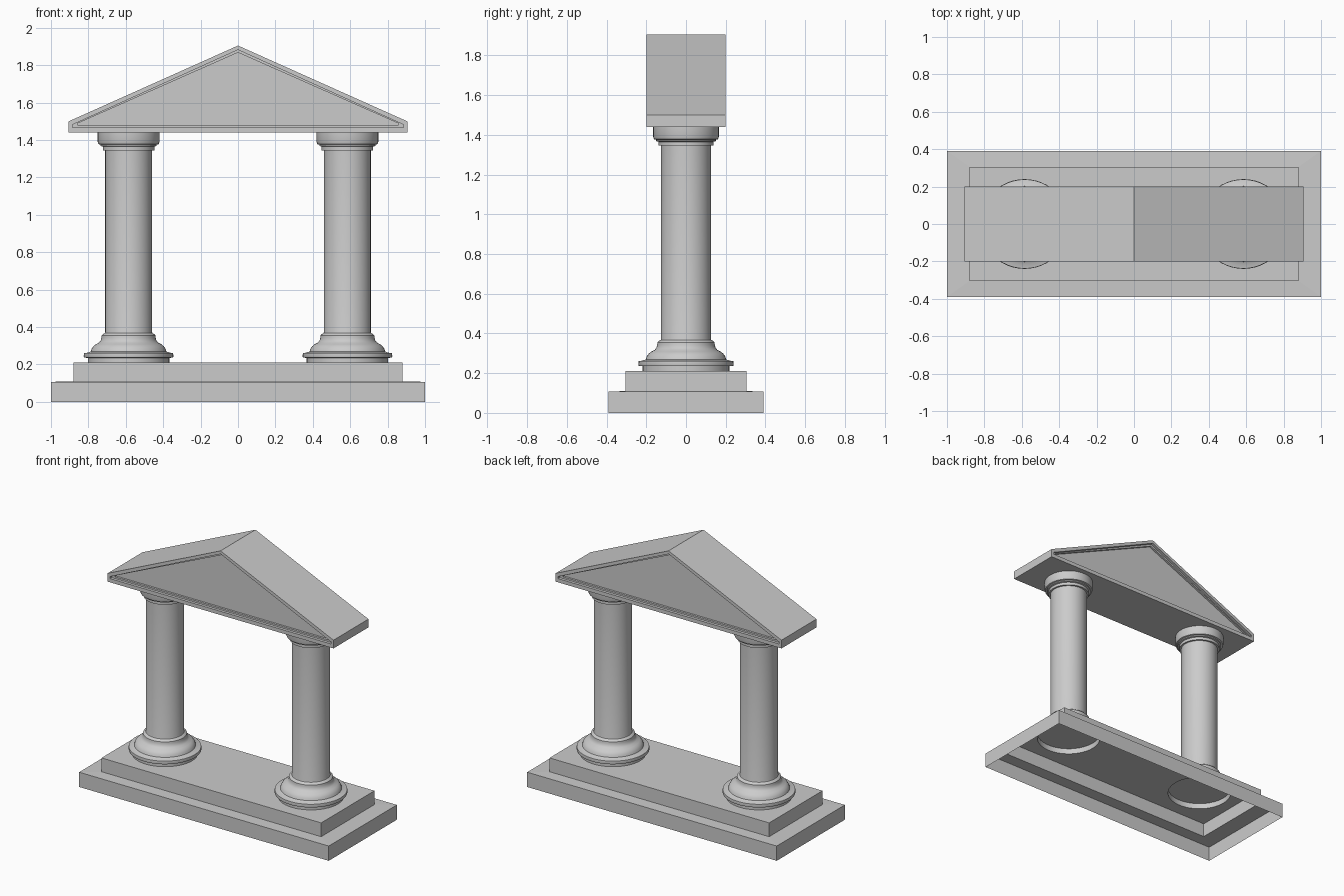
import bpy, bmesh, math

if "Cube" in bpy.data.objects:
    bpy.data.objects.remove(bpy.data.objects["Cube"])

stone = bpy.data.materials.new("grey stone")
stone.diffuse_color = (0.6, 0.6, 0.6, 1)
stone.use_nodes = True
stone.node_tree.nodes["Principled BSDF"].inputs["Base Color"].default_value = stone.diffuse_color


def make(name, bm, smooth=False):
    me = bpy.data.meshes.new(name)
    bm.to_mesh(me)
    bm.free()
    me.materials.append(stone)
    ob = bpy.data.objects.new(name, me)
    bpy.context.collection.objects.link(ob)
    if smooth:
        bpy.ops.object.select_all(action='DESELECT')
        ob.select_set(True)
        bpy.context.view_layer.objects.active = ob
        bpy.ops.object.shade_smooth_by_angle(angle=math.radians(35))
    return ob


COL_X, PLINTH_R, SEG = 0.585, 0.215, 48

# Stepped base: one open-bottomed shell of stacked rectangular loops
bm = bmesh.new()
loops = []
for hx, hy, z in [(1, 0.39, 0), (1, 0.39, 0.107), (0.88, 0.305, 0.11), (0.88, 0.305, 0.21)]:
    loops.append([bm.verts.new((sx * hx, sy * hy, z))
                  for sx, sy in ((-1, -1), (1, -1), (1, 1), (-1, 1))])
for a, b in zip(loops, loops[1:]):
    for i in range(4):
        j = (i + 1) % 4
        bm.faces.new((a[i], a[j], b[j], b[i]))
# Upper deck, with round openings beneath the columns
edges = [bm.edges.get((loops[-1][i], loops[-1][(i + 1) % 4])) for i in range(4)]
for s in (-1, 1):
    ring = [bm.verts.new((s * COL_X + PLINTH_R * math.cos(2 * math.pi * k / SEG),
                          PLINTH_R * math.sin(2 * math.pi * k / SEG), 0.21)) for k in range(SEG)]
    edges += [bm.edges.new((ring[k], ring[(k + 1) % SEG])) for k in range(SEG)]
bmesh.ops.triangle_fill(bm, use_beauty=True, use_dissolve=False, edges=edges, normal=(0, 0, 1))
make("stepped_base", bm)

# Columns: turned profile (radius, height), starting at the recessed underside
profile = [(0, 0.25), (PLINTH_R, 0.25), (PLINTH_R, 0.21), (0.218, 0.21), (0.218, 0.235),
           (0.238, 0.237), (0.24, 0.245), (0.238, 0.26), (0.215, 0.264),
           (0.202, 0.27), (0.197, 0.285), (0.188, 0.298), (0.175, 0.308),
           (0.158, 0.317), (0.149, 0.328), (0.145, 0.342), (0.144, 0.355),
           (0.137, 0.362), (0.127, 0.368), (0.125, 0.375), (0.125, 1.345),
           (0.138, 1.345), (0.138, 1.365), (0.15, 1.368), (0.15, 1.375),
           (0.161, 1.378), (0.165, 1.39), (0.165, 1.44), (0, 1.44)]
for side, s in (("left", -1), ("right", 1)):
    bm = bmesh.new()
    vs = [bm.verts.new((s * COL_X + r, 0, z)) for r, z in profile]
    es = [bm.edges.new(p) for p in zip(vs, vs[1:])]
    bmesh.ops.spin(bm, geom=vs + es, cent=(s * COL_X, 0, 0), axis=(0, 0, 1),
                   angle=2 * math.pi, steps=SEG)
    bmesh.ops.remove_doubles(bm, verts=bm.verts[:], dist=0.0003)
    bmesh.ops.recalc_face_normals(bm, faces=bm.faces[:])
    make(side + "_column", bm, True)

# Pediment: extruded gable with a moulded, recessed triangle on each end
outer = [(-0.905, 1.44), (0.905, 1.44), (0.905, 1.5), (0, 1.905), (-0.905, 1.5)]


def inner(d):  # triangle parallel to the gable, shrunk step by step
    return [(-0.885 + 2.2 * d, 1.467 + d), (0.885 - 2.2 * d, 1.467 + d),
            (0.885 - 2.2 * d, 1.482 + d * 0.5), (0, 1.882 - 1.2 * d),
            (-0.885 + 2.2 * d, 1.482 + d * 0.5)]


bm = bmesh.new()
steps = [(inner(0.012), -0.165), (inner(0.012), -0.18), (inner(0), -0.18), (inner(0), -0.2), (outer, -0.2)]
steps += [(p, -y) for p, y in reversed(steps)]
rows = [[bm.verts.new((x, y, z)) for x, z in p] for p, y in steps]
for a, b in zip(rows, rows[1:]):
    for i in range(5):
        j = (i + 1) % 5
        bm.faces.new((a[i], a[j], b[j], b[i]))
bm.faces.new(rows[0])
bm.faces.new(rows[-1])
bmesh.ops.recalc_face_normals(bm, faces=bm.faces[:])
make("pediment", bm)
